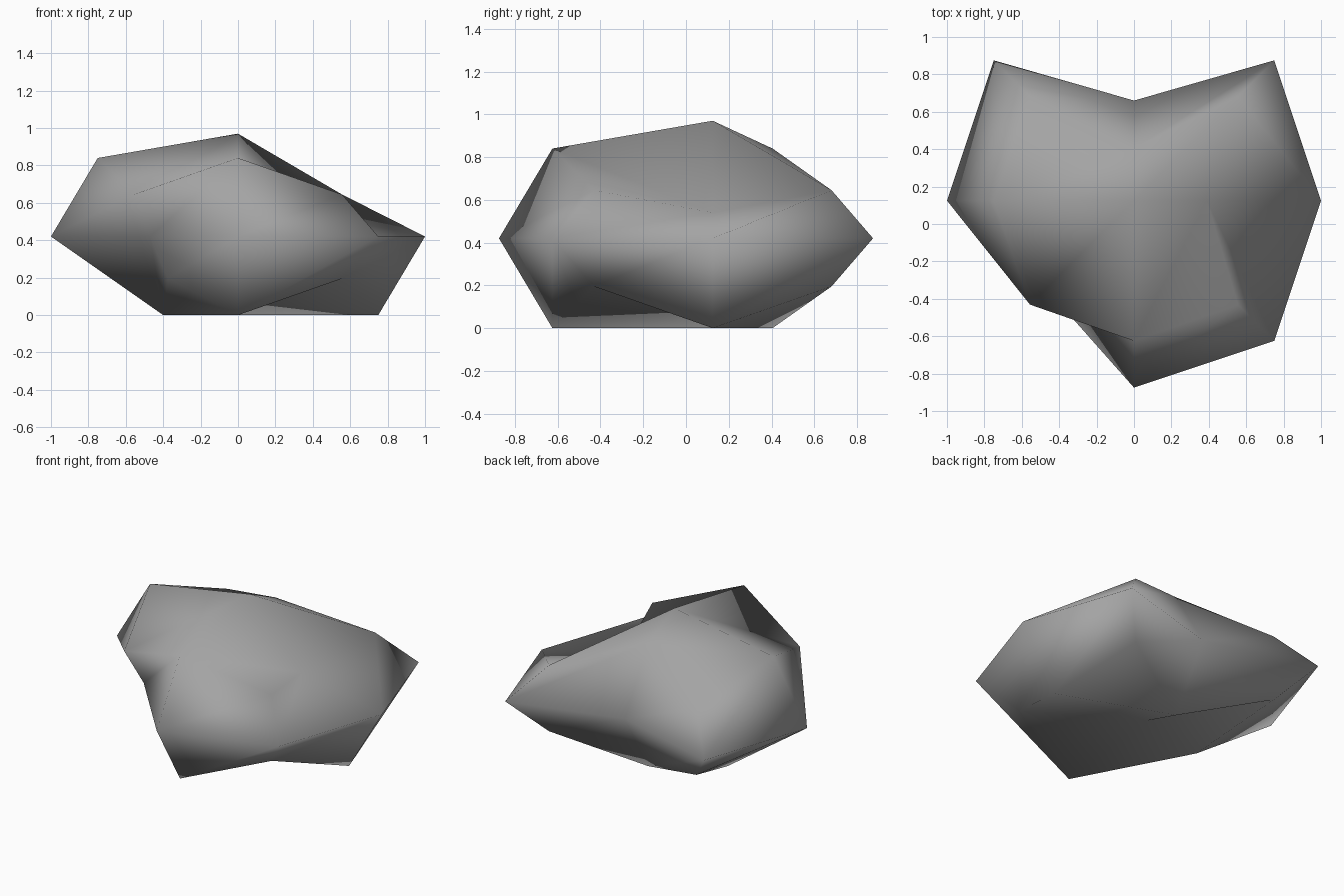
import bpy, bmesh
from mathutils import Vector

cube = bpy.data.objects.get("Cube")
if cube:
    bpy.data.objects.remove(cube, do_unlink=True)

# Rock stone colour
stone = bpy.data.materials.new("grey stone")
stone.use_nodes = True
colour = (0.37, 0.37, 0.37, 1)
stone.diffuse_color = colour
stone.node_tree.nodes["Principled BSDF"].inputs["Base Color"].default_value = colour

# Rounded block: face centres, edge middles and corners sit at different radii
spread = {1: 1.0, 2: 0.75, 3: 0.556}
height = {1: 0.55, 2: 0.42, 3: 0.225}
centre = Vector((0, 0.125, 0.42))

# Dents, keyed by the side, edge or corner they push in
dents = {
    (0, 1, 0): (0, -0.465, 0),
    (0, 1, 1): (0, -0.47, 0),
    (0, 1, -1): (0, -0.47, 0),
    (1, 0, 1): (-0.36, 0, -0.3),
    (-1, 0, -1): (0.35, 0, 0),
    (-1, -1, 0): (0.28, 0.28, 0),
    (-1, -1, -1): (0.18, 0.18, 0),
    (0, 0, -1): (0, 0, 0.215),
}

bm = bmesh.new()
bmesh.ops.create_cube(bm, size=2)
bmesh.ops.subdivide_edges(bm, edges=bm.edges[:], cuts=1, use_grid_fill=True)
side_of = {v: tuple(round(c) for c in v.co) for v in bm.verts}


def kind(v):
    """1 for a face centre, 2 for an edge middle, 3 for a corner."""
    return sum(map(abs, side_of[v]))


# Facets: the creases on each side of the block all run the same way
for f in bm.faces[:]:
    verts = sorted(f.verts, key=kind)
    middle, corner = verts[0], verts[-1]
    sx, sy, sz = side_of[corner]
    to_corner = sx * sy * sz > 0
    if side_of[middle][1]:
        to_corner = not to_corner
    ends = (middle, corner) if to_corner else verts[1:-1]
    bmesh.utils.face_split(f, *ends)

for v, side in side_of.items():
    r, h = spread[kind(v)], height[kind(v)]
    v.co = Vector((side[0] * r, side[1] * r, side[2] * h)) + centre
    v.co += Vector(dents.get(side, (0, 0, 0)))
for f in bm.faces:
    f.smooth = True

mesh = bpy.data.meshes.new("rock")
bm.to_mesh(mesh)
bm.free()
mesh.materials.append(stone)
rock = bpy.data.objects.new("rock", mesh)
bpy.context.collection.objects.link(rock)
